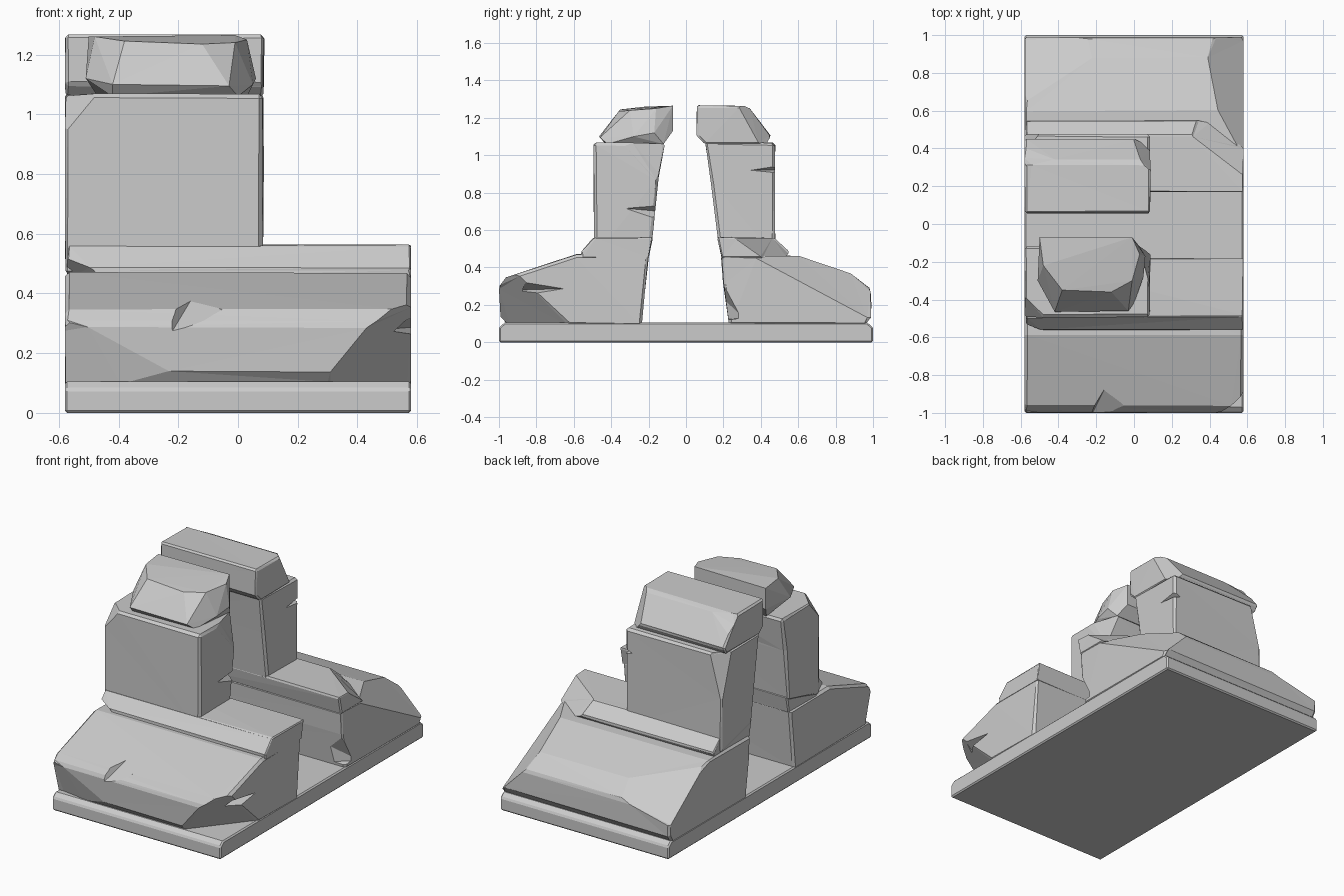
import bpy, bmesh, math, random
from mathutils import Vector

random.seed(4)


def to_object(name, bm):
    bmesh.ops.recalc_face_normals(bm, faces=bm.faces)
    me = bpy.data.meshes.new(name)
    bm.to_mesh(me)
    bm.free()
    ob = bpy.data.objects.new(name, me)
    bpy.context.collection.objects.link(ob)
    return ob


def chip(bm, points):
    """Slice off everything on the far side of the plane through three points."""
    a, b, c = map(Vector, points)
    n = (b - a).cross(c - a).normalized()
    mid = sum((v.co for v in bm.verts), Vector()) / len(bm.verts)
    if n.dot(mid - a) > 0:
        n = -n
    bmesh.ops.bisect_plane(bm, geom=bm.verts[:] + bm.edges[:] + bm.faces[:],
                           plane_co=a, plane_no=n, clear_outer=True)
    bmesh.ops.holes_fill(bm, edges=bm.edges[:], sides=0)


def roughen(bm, amount):
    bmesh.ops.triangulate(bm, faces=bm.faces[:])
    for v in bm.verts:
        v.co += Vector([random.uniform(-amount, amount) for _ in range(3)])
        v.co.x = max(-0.58, min(0.58, v.co.x))
        v.co.y = max(-1, min(1, v.co.y))


def stone(name, profile, x0, x1, chips=(), bevel=0.013, rough=0.004):
    """Block with a side profile (y, z), bevelled edges and chipped corners."""
    bm = bmesh.new()
    face = bm.faces.new([bm.verts.new((x0, y, z)) for y, z in profile])
    ext = bmesh.ops.extrude_face_region(bm, geom=[face])
    moved = [g for g in ext["geom"] if isinstance(g, bmesh.types.BMVert)]
    bmesh.ops.translate(bm, verts=moved, vec=(x1 - x0, 0, 0))
    bmesh.ops.recalc_face_normals(bm, faces=bm.faces)
    sharp = [e for e in bm.edges if e.calc_face_angle(0) > math.radians(40)]
    bmesh.ops.bevel(bm, geom=sharp, offset=bevel, segments=1, affect='EDGES')
    for c in chips:
        chip(bm, c)
    roughen(bm, rough)
    return to_object(name, bm)


def hull(name, points):
    bm = bmesh.new()
    vs = [bm.verts.new(p) for p in points]
    bmesh.ops.convex_hull(bm, input=vs)
    return to_object(name, bm)


def notch(ob, points):
    """Carve a pointed crack out of a stone."""
    cutter = hull(ob.name + "_notch_cutter", points)
    cutter.hide_render = True
    cutter.hide_set(True)
    mod = ob.modifiers.new("notch", 'BOOLEAN')
    mod.operation = 'DIFFERENCE'
    mod.solver = 'EXACT'
    mod.object = cutter


# Ground slab
stone("base_slab", [(-1, 0), (1, 0), (1, 0.08), (0.97, 0.105), (-0.97, 0.105), (-1, 0.08)],
      -0.58, 0.58, bevel=0.008, rough=0.0)

# Sloping lower blocks
front = stone("front_lower_block",
              [(-0.24, 0.09), (-0.95, 0.09), (-0.99, 0.14), (-1, 0.3), (-0.96, 0.345),
               (-0.59, 0.468), (-0.2, 0.468)], -0.58, 0.58,
              chips=[[(0.40, -1, 0.25), (0.58, -0.65, 0.13), (0.58, -0.9, 0.36)],
                     [(-0.58, -0.97, 0.22), (-0.43, -1, 0.26), (-0.32, -0.97, 0.11)]])
notch(front, [(-0.15, -0.86, 0.39), (-0.24, -1.04, 0.24), (0.02, -1.04, 0.31),
              (-0.25, -1.0, 0.42), (0.0, -1.0, 0.42)])
notch(front, [(0.62, -0.54, 0.29), (0.62, -0.85, 0.34), (0.62, -0.85, 0.24), (0.5, -0.88, 0.28)])

back = stone("back_lower_block",
             [(0.23, 0.09), (0.96, 0.09), (0.99, 0.14), (0.99, 0.28), (0.88, 0.365),
              (0.6, 0.465), (0.19, 0.465), (0.2, 0.32)], -0.58, 0.58,
             chips=[[(0.46, 0.58, 0.46), (0.58, 0.62, 0.32), (0.42, 0.99, 0.28)],
                    [(-0.58, 0.7, 0.41), (-0.2, 0.95, 0.32), (-0.58, 0.99, 0.2)]])
notch(back, [(0.62, 0.18, 0.11), (0.62, 0.31, 0.13), (0.62, 0.2, 0.34),
             (0.44, 0.18, 0.12), (0.44, 0.18, 0.25)])

# Ledges under the pillars
stone("front_ledge", [(-0.2, 0.45), (-0.56, 0.45), (-0.56, 0.48), (-0.49, 0.56), (-0.18, 0.56)],
      -0.57, 0.58, bevel=0.006,
      chips=[[(-0.57, -0.56, 0.55), (-0.57, -0.47, 0.47), (-0.48, -0.56, 0.47)]])
stone("back_ledge", [(0.19, 0.45), (0.53, 0.45), (0.55, 0.485), (0.47, 0.56), (0.17, 0.56)],
      -0.57, 0.58, bevel=0.006,
      chips=[[(0.33, 0.45, 0.56), (0.58, 0.26, 0.56), (0.42, 0.5, 0.47)]])

# Pillars, leaning in towards the gap
fp = stone("front_pillar", [(-0.185, 0.54), (-0.49, 0.46), (-0.492, 1.065), (-0.115, 1.065),
                            (-0.15, 0.86)], -0.58, 0.084,
           chips=[[(0.084, -0.25, 0.97), (0.084, -0.16, 0.87), (0.03, -0.14, 1.065)],
                  [(-0.58, -0.47, 0.96), (-0.47, -0.49, 1.065), (-0.58, -0.38, 1.065)]])
notch(fp, [(0.1, -0.14, 0.74), (0.1, -0.14, 0.64), (0.1, -0.37, 0.72), (0.03, -0.14, 0.7)])
bp = stone("back_pillar", [(0.175, 0.54), (0.475, 0.46), (0.475, 1.065), (0.1, 1.075),
                           (0.135, 0.85)], -0.58, 0.084,
           chips=[[(-0.58, 0.38, 1.065), (-0.5, 0.47, 1.065), (-0.58, 0.46, 0.8)]])
notch(bp, [(0.1, 0.3, 0.92), (0.1, 0.5, 0.95), (0.1, 0.5, 0.9), (0.03, 0.5, 0.92)])

# Cap stones: a rounded boulder in front, a long lintel behind
hull("front_cap_boulder",
     [(-0.47, -0.12, 1.06), (0.03, -0.12, 1.06), (0.0, -0.42, 1.06), (-0.42, -0.43, 1.06),
      (-0.50, -0.07, 1.13), (-0.01, -0.07, 1.13), (0.06, -0.17, 1.12), (0.05, -0.28, 1.10),
      (-0.03, -0.46, 1.095), (-0.42, -0.465, 1.10), (-0.51, -0.30, 1.12),
      (-0.50, -0.07, 1.26), (-0.01, -0.07, 1.265), (0.03, -0.16, 1.25),
      (-0.01, -0.30, 1.24), (-0.12, -0.36, 1.235), (-0.38, -0.35, 1.245), (-0.48, -0.22, 1.26)])
stone("back_cap_lintel", [(0.1, 1.06), (0.43, 1.06), (0.455, 1.1), (0.34, 1.25), (0.31, 1.265),
                          (0.058, 1.265), (0.058, 1.1)], -0.58, 0.086, bevel=0.01, rough=0.003,
      chips=[[(0.086, 0.38, 1.08), (0.0, 0.44, 1.12), (0.086, 0.28, 1.265)],
             [(-0.58, 0.37, 1.2), (-0.5, 0.38, 1.2), (-0.54, 0.31, 1.265)]])
